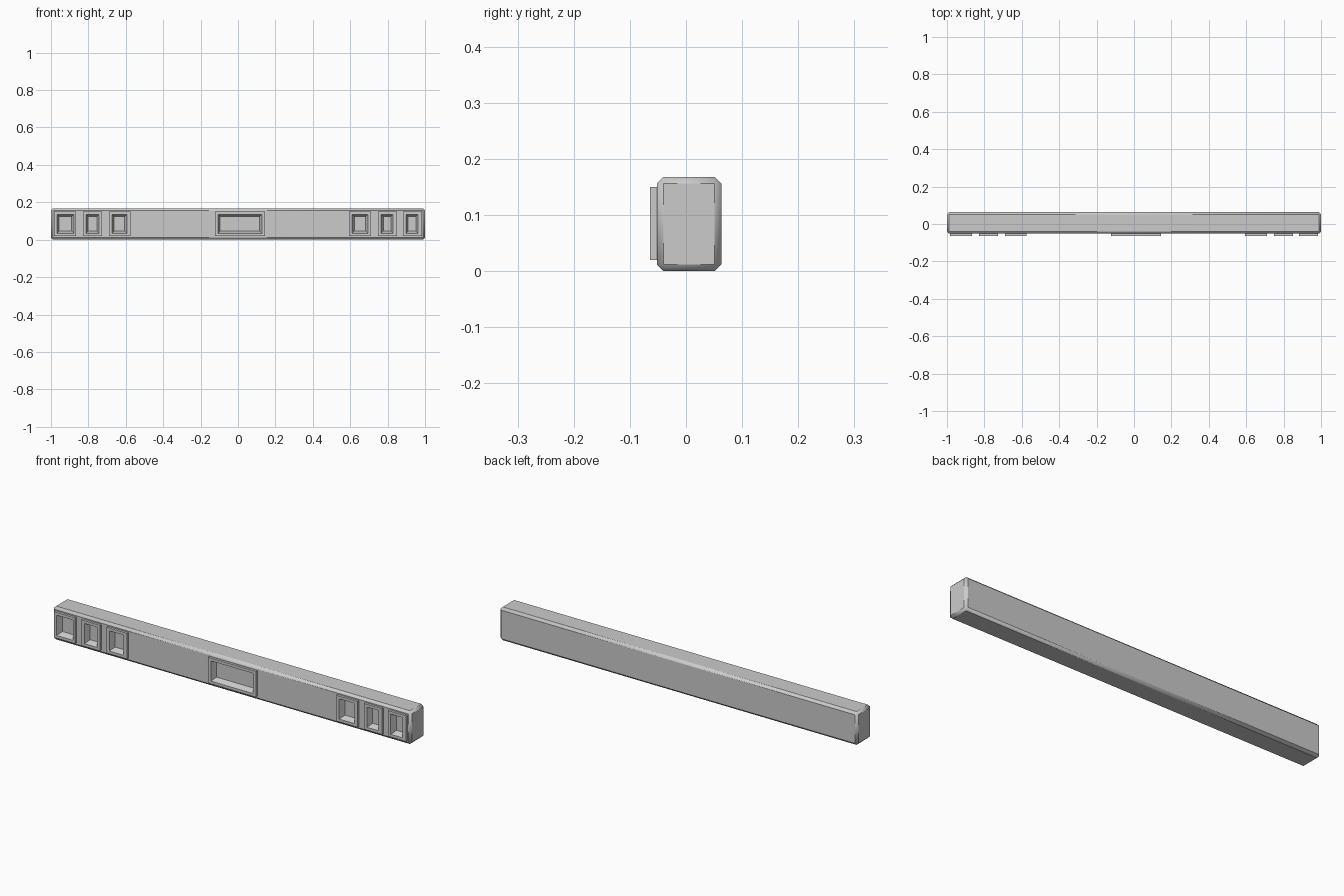
import bpy, bmesh

if "Cube" in bpy.data.objects:
    bpy.data.objects.remove(bpy.data.objects["Cube"])

FRONT, BACK, TOP = -0.052, 0.063, 0.168
FACE, FLOOR = -0.064, -0.035     # bezel face and recess floor depths


def new_object(name, bm):
    bmesh.ops.recalc_face_normals(bm, faces=bm.faces)
    mesh = bpy.data.meshes.new(name)
    bm.to_mesh(mesh)
    bm.free()
    ob = bpy.data.objects.new(name, mesh)
    bpy.context.collection.objects.link(ob)
    return ob


def smooth(ob, angle=1.0):
    bpy.ops.object.select_all(action='DESELECT')
    ob.select_set(True)
    bpy.context.view_layer.objects.active = ob
    bpy.ops.object.shade_smooth_by_angle(angle=angle)


def loft(name, rects, cap_first, cap_last):
    """Skin rectangles given as (x0, x1, z0, z1, y)."""
    bm = bmesh.new()
    loops = [[bm.verts.new((x, y, z)) for x, z in
              ((x0, z0), (x1, z0), (x1, z1), (x0, z1))]
             for x0, x1, z0, z1, y in rects]
    for a, b in zip(loops, loops[1:]):
        for i in range(4):
            j = (i + 1) % 4
            bm.faces.new((a[i], a[j], b[j], b[i]))
    if cap_first:
        bm.faces.new(loops[0])
    if cap_last:
        bm.faces.new(loops[-1])
    return new_object(name, bm)


# long bar with chamfered edges
bar = loft("bar", [(-1, 1, 0, TOP, FRONT), (-1, 1, 0, TOP, BACK)], True, True)
bevel = bar.modifiers.new("chamfer", 'BEVEL')
bevel.width = 0.012
bevel.segments = 1

# bezels: outer left/right, opening left/right
windows = [(-0.984, -0.866, -0.968, -0.877), (-0.829, -0.727, -0.813, -0.743),
           (-0.690, -0.575, -0.674, -0.594), (-0.123, 0.144, -0.107, 0.128),
           (0.594, 0.711, 0.610, 0.695), (0.749, 0.850, 0.765, 0.829),
           (0.882, 0.984, 0.898, 0.963)]
for n, (a, b, c, d) in enumerate(windows):
    # pocket cut out of the bar behind each bezel
    cutter = loft(f"pocket_cutter_{n}", [(c - .006, d + .006, .028, .142, -.1),
                                         (c - .006, d + .006, .028, .142, FLOOR + .002)],
                  True, True)
    cutter.hide_render = True
    cutter.hide_set(True)
    cut = bar.modifiers.new(f"pocket_{n}", 'BOOLEAN')
    cut.object = cutter
    cut.solver = 'EXACT'
    # raised bezel with sloped recess
    ob = loft(f"window_bezel_{n}", [
        (a, b, .020, .150, FRONT + .002), (a, b, .020, .150, FACE),
        (c, d, .034, .136, FACE),
        (c + .012, d - .012, .046, .124, FLOOR)], False, True)
    smooth(ob, 0.6)
smooth(bar)
